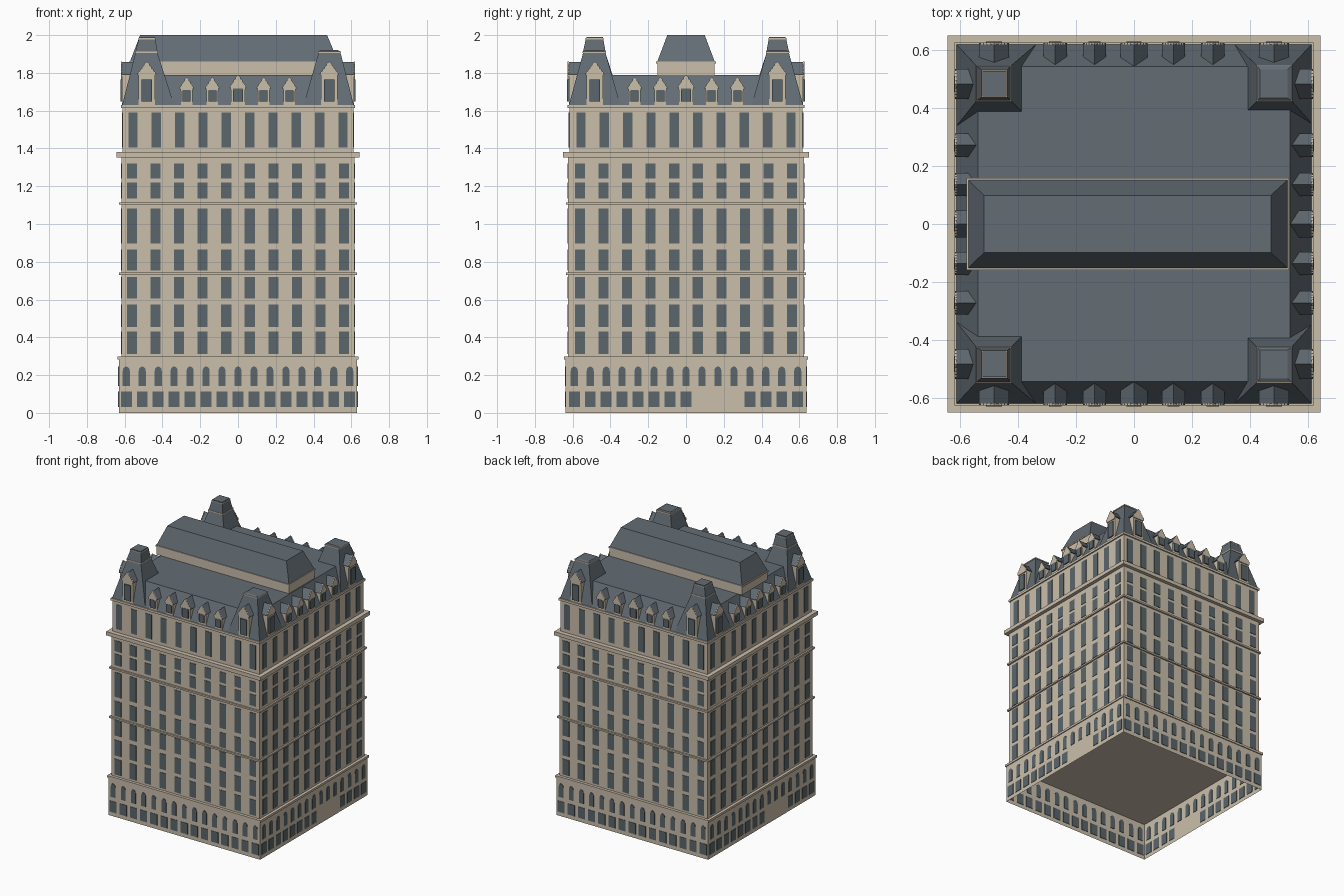
import bpy, math
from mathutils import Vector

if "Cube" in bpy.data.objects:
    bpy.data.objects.remove(bpy.data.objects["Cube"])

HX, HY = 0.617, 0.624          # half width and half depth of the main shaft


def material(name, rgb):
    m = bpy.data.materials.new(name)
    m.diffuse_color = (*rgb, 1)
    m.use_nodes = True
    m.node_tree.nodes["Principled BSDF"].inputs["Base Color"].default_value = m.diffuse_color
    return m


STONE = material("warm stone", (0.60, 0.52, 0.41))
SLATE = material("slate roof", (0.125, 0.152, 0.175))
GLASS = material("window glass", (0.104, 0.133, 0.145))


class Part:
    """Collects simple solids into one named object."""

    def __init__(self, name, mat):
        self.name, self.mat, self.v, self.f = name, mat, [], []

    def loft(self, low, high, bottom=True, top=True):
        n, b = len(low), len(self.v)
        self.v += [Vector(p) for p in low] + [Vector(p) for p in high]
        for i in range(n):
            j = (i + 1) % n
            self.f.append((b + i, b + j, b + n + j, b + n + i))
        if bottom:
            self.f.append(tuple(b + i for i in reversed(range(n))))
        if top:
            self.f.append(tuple(b + n + i for i in range(n)))

    def frustum(self, r0, z0, r1, z1, bottom=True, top=True):
        """Rectangles are (x0, x1, y0, y1)."""
        def ring(r, z):
            return [(r[0], r[2], z), (r[1], r[2], z), (r[1], r[3], z), (r[0], r[3], z)]
        self.loft(ring(r0, z0), ring(r1, z1), bottom, top)

    def build(self):
        me = bpy.data.meshes.new(self.name)
        me.from_pydata(self.v, [], self.f)
        me.materials.append(self.mat)
        me.update()
        ob = bpy.data.objects.new(self.name, me)
        bpy.context.collection.objects.link(ob)


def rect(dx, dy=None):
    """Rectangle around the shaft outline, grown by dx and dy."""
    dy = dx if dy is None else dy
    return (-HX - dx, HX + dx, -HY - dy, HY + dy)


def on_side(side, u, d, z):
    """u runs to the viewer's right along a side, d is growth out of the shaft."""
    return [(u, -HY - d, z), (HX + d, u, z), (-u, HY + d, z), (-HX - d, -u, z)][side]


def extrude_side(part, side, profile, d0, d1):
    """Push a counter-clockwise (u, z) profile outward from d0 to d1."""
    part.loft([on_side(side, u, d0, z) for u, z in profile],
              [on_side(side, u, d1, z) for u, z in profile])


def box_profile(u, w, z0, z1):
    return [(u - w, z0), (u + w, z0), (u + w, z1), (u - w, z1)]


# Stone walls, stacked in storeys; the base is hollow and open below
p = Part("base_walls", STONE)
p.frustum(rect(0.014), 0, rect(0.014), 0.282, bottom=False, top=False)
p.build()
for name, grow, z0, z1 in (
        ("base_moulding", 0.021, 0.282, 0.298),
        ("shaft_walls", 0.0, 0.298, 1.355),
        ("lower_string_course", 0.012, 0.73, 0.742),
        ("upper_string_course", 0.012, 1.102, 1.114),
        ("main_cornice", 0.026, 1.353, 1.381),
        ("attic_walls", -0.006, 1.381, 1.615),
        ("roof_gutter", 0.003, 1.613, 1.630)):
    p = Part(name, STONE)
    p.frustum(rect(grow), z0, rect(grow), z1)
    p.build()

# Window panes
ROWS = [(0.313, 0.43), (0.456, 0.573), (0.605, 0.72), (0.753, 0.865),
        (0.897, 1.082), (1.135, 1.22), (1.24, 1.32)]
shaft = Part("shaft_windows", GLASS)
attic = Part("attic_windows", GLASS)
arches = Part("arched_windows", GLASS)
shops = Part("ground_windows", GLASS)
for s in range(4):
    for i in range(10):
        u = (i - 4.5) * 0.1248
        for z0, z1 in ROWS:
            extrude_side(shaft, s, box_profile(u, 0.027, z0, z1), -0.003, 0.003)
        extrude_side(attic, s, box_profile(u * 0.99, 0.025, 1.406, 1.59), -0.009, -0.003)
    for i in range(15):
        u = (i - 7) * 0.0845
        arch = [(u - 0.019, 0.143), (u + 0.019, 0.143)]
        for k in range(7):
            a = math.pi * k / 6
            arch.append((u + 0.019 * math.cos(a), 0.221 + 0.025 * math.sin(a)))
        extrude_side(arches, s, arch, 0.011, 0.017)
        # blank stretch of wall on the two flanks
        if s % 2 == 0 or i not in (8, 9, 10):
            extrude_side(shops, s, box_profile(u, 0.029, 0.03, 0.112), 0.011, 0.017)
for p in (shaft, attic, arches, shops):
    p.build()

# Mansard roof with flat deck
p = Part("mansard_roof", SLATE)
p.frustum(rect(-0.004), 1.63, (-0.538, 0.538, -0.543, 0.543), 1.789)
p.build()

# Roof penthouse
p = Part("penthouse_walls", STONE)
p.frustum((-0.572, 0.530, -0.152, 0.152), 1.789, (-0.572, 0.530, -0.152, 0.152), 1.85)
p.frustum((-0.578, 0.535, -0.158, 0.158), 1.85, (-0.578, 0.535, -0.158, 0.158), 1.86)
p.build()
p = Part("penthouse_roof", SLATE)
p.frustum((-0.572, 0.530, -0.152, 0.152), 1.86, (-0.518, 0.472, -0.099, 0.099), 2.0)
p.build()

# Corner towers: the left pair is taller than the right pair
towers = Part("corner_towers", SLATE)
bands = Part("tower_bands", STONE)


def corner(sx, sy, inner, outer_x, outer_y):
    xs, ys = sorted((sx * inner, sx * outer_x)), sorted((sy * inner, sy * outer_y))
    return (*xs, *ys)


for sx in (-1, 1):
    for sy in (-1, 1):
        k = 0.0 if sx < 0 else 0.009
        mid = corner(sx, sy, 0.426, 0.543, 0.545)
        towers.frustum(corner(sx, sy, 0.338 + k, 0.613, 0.62), 1.63, mid, 1.905)
        band = corner(sx, sy, 0.423, 0.546, 0.548)
        bands.frustum(band, 1.905, band, 1.913)
        if sx < 0:
            towers.frustum(mid, 1.913, corner(sx, sy, 0.438, 0.525, 0.53), 1.98)
            cap = corner(sx, sy, 0.436, 0.527, 0.532)
            bands.frustum(cap, 1.978, cap, 1.984)
            cap = corner(sx, sy, 0.440, 0.523, 0.528)
            towers.frustum(cap, 1.984, cap, 1.99)
        else:
            towers.frustum(mid, 1.913, corner(sx, sy, 0.434, 0.53, 0.533), 1.92)
towers.build()
bands.build()

# Dormers: stone body, stepped gable, slate roof and window
bodies = Part("dormer_bodies", STONE)
gables = Part("dormer_gables", STONE)
roofs = Part("dormer_roofs", SLATE)
panes = Part("dormer_windows", GLASS)


def dormer(side, u, w, eave, peak, win_w, win_z, back):
    extrude_side(bodies, side, box_profile(u, w, 1.63, eave), back, -0.004)
    r = w + 0.009
    extrude_side(roofs, side, [(u - r, eave - 0.008), (u + r, eave - 0.008), (u, peak)],
                 back, 0.0)
    # stepped gable outline, one flank then mirrored
    steps, n = [], 4
    for i in range(n):
        x = w * (1 - i / n) + 0.004
        z = eave + (peak - eave) * i / n
        steps += [(x, z - 0.004), (x, z + 0.004)]
    flank = [(w, eave - 0.02)] + steps
    outline = [(u + x, z) for x, z in flank] + [(u, peak + 0.003)]
    outline += [(u - x, z) for x, z in reversed(flank)]
    extrude_side(gables, side, outline, -0.004, 0.003)
    extrude_side(panes, side, box_profile(u, win_w, 1.648, win_z), -0.006, 0.005)


for s in range(4):
    for u in (-0.483, 0.483):
        dormer(s, u, 0.043, 1.80, 1.858, 0.027, 1.765, -0.09)
    for u in (-0.272, -0.136, 0.136, 0.272):
        dormer(s, u, 0.031, 1.725, 1.775, 0.021, 1.71, -0.08)
    dormer(s, 0, 0.038, 1.73, 1.786, 0.026, 1.717, -0.08)
for p in (bodies, gables, roofs, panes):
    p.build()
